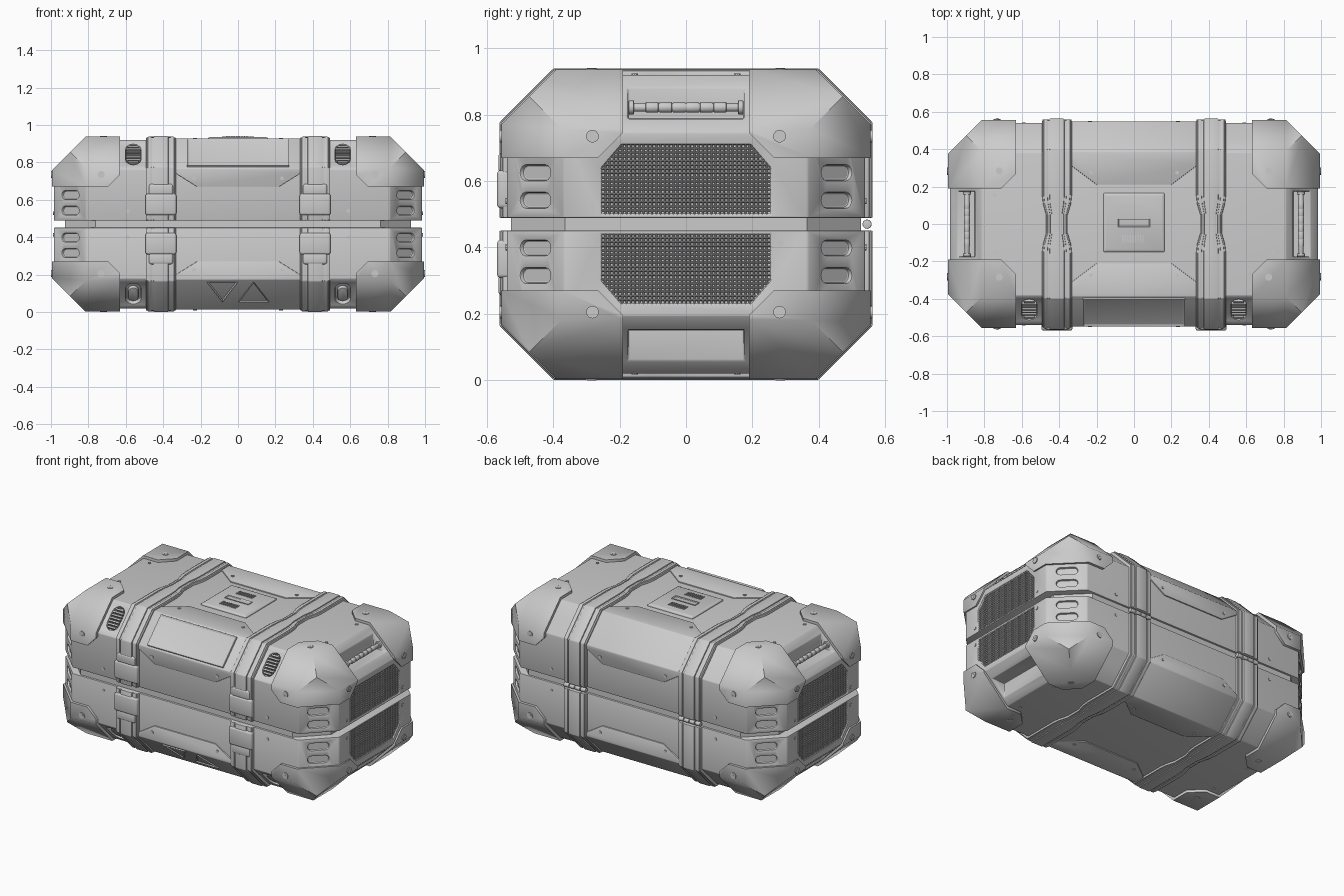
import bpy, bmesh
from math import cos, sin, pi
from mathutils import Matrix, Vector

if "Cube" in bpy.data.objects:
    bpy.data.objects.remove(bpy.data.objects["Cube"])

MID = 0.47          # every mesh is built around the case centre, then lifted by this


def frame(o, u, v):
    u, v = Vector(u).normalized(), Vector(v).normalized()
    m = Matrix((u, v, u.cross(v))).transposed().to_4x4()
    m.translation = o
    return m


def prism(bm, pts, h0, h1, m=Matrix(), inset=None):
    lo = [bm.verts.new(m @ Vector((x, y, h0))) for x, y in pts]
    hi = [bm.verts.new(m @ Vector((x, y, h1))) for x, y in pts]
    n = len(pts)
    for i in range(n):
        j = (i + 1) % n
        bm.faces.new((lo[i], lo[j], hi[j], hi[i]))
    bm.faces.new(lo[::-1])
    top = bm.faces.new(hi)
    if inset:
        bm.normal_update()
        bmesh.ops.inset_region(bm, faces=[top], thickness=inset[0], depth=inset[1])


def rect(w, h, cx=0, cy=0):
    return [(cx - w / 2, cy - h / 2), (cx + w / 2, cy - h / 2), (cx + w / 2, cy + h / 2), (cx - w / 2, cy + h / 2)]


def ngon(r, n=12):
    return [(r * cos(2 * pi * i / n), r * sin(2 * pi * i / n)) for i in range(n)]


def capsule(w, h, n=6):
    r, d = h / 2, (w - h) / 2
    return [(s * d + r * cos(a), r * sin(a)) for s, a0 in ((1, -pi / 2), (-1, pi / 2))
            for a in [a0 + pi * i / n for i in range(n + 1)]]


def clip(bm, planes, fill=True):
    for *n, d in planes:
        n = Vector(n)
        bmesh.ops.bisect_plane(bm, geom=bm.verts[:] + bm.edges[:] + bm.faces[:], plane_co=n * d / n.length_squared,
                               plane_no=n, clear_outer=True, dist=1e-6)
        if fill:
            bmesh.ops.holes_fill(bm, edges=[e for e in bm.edges if e.is_boundary], sides=0)


def convex(planes):
    bm = bmesh.new()
    bmesh.ops.create_cube(bm, size=4)
    clip(bm, planes)
    return bm


def shell(X, Y, Z, xy, xz, yz):
    p = []
    for s in (1, -1):
        p += [(s, 0, 0, X), (0, s, 0, Y), (0, 0, s, Z)]
        for t in (1, -1):
            p += [(s, t, 0, xy), (s, 0, t, xz), (0, s, t, yz)]
    return p


def finish(name, bm, mirror="", bevel=0.0, segs=2, wire=0.0, cutter=None, angle=0.6):
    bmesh.ops.recalc_face_normals(bm, faces=bm.faces)
    me = bpy.data.meshes.new(name)
    bm.to_mesh(me)
    bm.free()
    ob = bpy.data.objects.new(name, me)
    bpy.context.collection.objects.link(ob)
    ob.location.z = MID
    if cutter:
        b = ob.modifiers.new("cut", 'BOOLEAN')
        b.object, b.operation, b.solver = cutter, 'DIFFERENCE', 'EXACT'
    if wire:
        ob.modifiers.new("wire", 'WIREFRAME').thickness = wire
    if bevel:
        b = ob.modifiers.new("bevel", 'BEVEL')
        b.width, b.segments, b.limit_method = bevel, segs, 'ANGLE'
    if mirror:
        ob.modifiers.new("mirror", 'MIRROR').use_axis = [a in mirror for a in "xyz"]
    bpy.ops.object.select_all(action='DESELECT')
    ob.select_set(True)
    bpy.context.view_layer.objects.active = ob
    bpy.ops.object.convert(target='MESH')
    bpy.ops.object.shade_smooth_by_angle(angle=angle)
    return ob


FRONT, UP = (1, 0, 0), (0, 0, 1)
MESH_OUT = [(-.255, .03), (.255, .03), (.255, .17), (.195, .24), (-.195, .24), (-.255, .17)]

# pockets cut in the body: handle notches, mesh recesses, corner slots, front vents
cut = bmesh.new()
for s in (1, -1):
    side = frame((0, 0, 0), (0, s, 0), UP)
    prism(cut, rect(.35, .2, 0, .417), .85, 1.1, side)
    prism(cut, MESH_OUT, .972, 1.05, side)
    prism(cut, capsule(.155, .082), -.025, .05, frame((s * .56, -.458, .373), (0, 1, 1), (-1, 0, 0)))
    for t in (1, -1):
        for z in (.155, .072):
            prism(cut, capsule(.128, .046), -.014, .05,
                  frame((s * .897, t * .455, z), (-s, t, 0), (0, 0, s * t)))
cutter = finish("pocket_cutter", cut)
cutter.hide_render = True

# body halves with the gap between them, and the inner core
finish("body_halves", convex(shell(.985, .54, .45, 1.352, 1.262, .832) + [(0, 0, -1, -.019)]),
       "z", .005, 2, cutter=cutter)
bpy.data.objects.remove(cutter)
finish("inner_core", convex(shell(.925, .528, .06, 1.29, 2, 2)))

# eight corner caps
finish("corner_caps", convex(shell(.995, .557, .467, 1.37, 1.283, .858) + [
    (-1, 0, 0, -.63), (0, -1, 0, -.19), (0, 0, -1, -.2),
    (-1, 0, -1, -.895), (-1, -1, 0, -.90), (0, -1, -1, -.465)]), "xyz", angle=.87)

# wrap-around middle panels with clipped corners
wrap = shell(.34, .547, .457, 9, 9, .844) + [(0, -1, 0, -.21), (0, 0, -1, -.2)]
for s in (1, -1):
    wrap += [(s / .08, 0, -1 / .05, .22 / .08 - .2 / .05), (s / .08, -1 / .06, 0, .2 / .08 - .21 / .06)]
finish("middle_panels", convex(wrap), "yz", .004)

# end mesh grilles
bm = bmesh.new()
bmesh.ops.create_grid(bm, x_segments=40, y_segments=17, size=1,
                      matrix=frame((.979, 0, .135), (0, 1, 0), UP) @ Matrix.Diagonal((.256, .106, 1, 1)))
clip(bm, [(0, s / .06, 1 / .07, .255 / .06 + .17 / .07) for s in (1, -1)], False)
finish("mesh_grilles", bm, "xz", wire=.006)

# straps: wide base, raised edge rails and centre band, pinched at the middle of top and bottom
def strap(name, Y, Z, total, x0, x1, pinch):
    half = [(-Y, .019, 1), (-Y, total - Y, 1), (Z - total, Z, 1), (-.16, Z, 1), (-.11, Z, .93), (-.05, Z, pinch)]
    path = half + [(-y, z, f) for y, z, f in half[::-1]]
    bm = bmesh.new()
    rings = []
    for y, z, f in path:
        iy, iz = y * .93, z if abs(z) < .1 else z - .04
        a, b = .412 + x0 * f, .412 + x1 * f
        rings.append([bm.verts.new(p) for p in ((a, y, z), (b, y, z), (b, iy, iz), (a, iy, iz))])
    for a, b in zip(rings, rings[1:]):
        for i in range(4):
            j = (i + 1) % 4
            bm.faces.new((a[i], a[j], b[j], b[i]))
    bm.faces.new(rings[0])
    bm.faces.new(rings[-1])
    finish(name, bm, "xz", .005)


strap("strap_bases", .553, .463, .857, -.08, .08, .72)
strap("strap_bands", .563, .47, .869, -.04, .04, .68)
strap("strap_inner_rails", .559, .467, .864, -.072, -.05, .70)
strap("strap_outer_rails", .559, .467, .864, .05, .072, .70)

# strap clasps on the front, hinges on the back
bm = bmesh.new()
fr = frame((.412, 0, 0), FRONT, UP)
prism(bm, rect(.165, .115, 0, .105), .5, .57, fr)
prism(bm, rect(.13, .06, 0, .185), .5, .566, fr)
finish("clasps", bm, "xz", .012, 3)
bm = bmesh.new()
for i in range(4):
    prism(bm, ngon(.014), -.018, .018, frame((.352 + i * .04, .546, 0), (0, 1, 0), UP))
finish("hinges", bm, "x", .002)

# carry handles with ribbed grips
bm = bmesh.new()
hm = frame((.893, 0, .352), UP, FRONT)
prism(bm, ngon(.013, 16), -.172, .172, hm)
for i in range(6):
    y = (i - 2.5) * .041
    prism(bm, ngon(.016, 16), y - .019, y + .019, hm)
for s in (-1, 1):
    prism(bm, ngon(.021, 16), s * .165 - .008, s * .165 + .008, hm)
finish("handles", bm, "x", .002)

# front display on the upper chamfer
bm = bmesh.new()
up_slope = frame((0, -.468, .378), FRONT, (0, 1, 1))
prism(bm, rect(.545, .205), -.02, .012, up_slope, (.014, -.008))
finish("display_panel", bm, bevel=.003)

# triangle marks on the lower front chamfer
bm = bmesh.new()
low = frame((0, -.485, -.36), FRONT, (0, -1, 1))
prism(bm, [(-.165, .074), (-.083, -.074), (-.002, .074)], -.01, .007, low, (.014, -.01))
prism(bm, [(.002, -.074), (.165, -.074), (.083, .074)], -.01, .007, low, (.014, -.01))
finish("triangle_marks", bm)

# vent slats in the upper front pockets, latch buttons in the lower ones
slats, latches = bmesh.new(), bmesh.new()
vm = frame((.56, -.458, .373), FRONT, (0, 1, 1))
for i in range(7):
    v = (i - 3) * .0195
    prism(slats, rect(.076 if abs(i - 3) < 3 else .055, .010, 0, v), -.03, .002, vm)
finish("vent_slats", slats, "x")
prism(latches, capsule(.1, .055), -.03, -.006, frame((.56, -.45, -.381), (0, -1, 1), (-1, 0, 0)))
finish("latch_buttons", latches, "x", .004)

# top plate with two grilles and a centre bar
bm = bmesh.new()
prism(bm, rect(.325, .315, 0, .008), .44, .459, Matrix(), (.018, .006))
finish("top_plate", bm, bevel=.003)
bm = bmesh.new()
for y in (-.08, .09):
    for i in range(9):
        prism(bm, rect(.007, .04, -.06 + i * .0135, y), .45, .470)
prism(bm, rect(.17, .044, 0, .006), .45, .469, Matrix(), (.008, -.004))
finish("plate_grilles", bm)

# large cap screws and small panel screws
big, small = bmesh.new(), bmesh.new()
face_y = lambda x, z, y: frame((x, y, z), (-1, 0, 0), UP)
face_x = lambda y, z, x: frame((x, y, z), (0, 1, 0), UP)
for m in (face_y(.732, .265, .557), face_x(.282, .265, .995), frame((.72, .284, .465), FRONT, (0, 1, 0))):
    prism(big, ngon(.019, 16), -.01, .005, m, (.004, 0))
    prism(big, rect(.005, .03), 0, .006, m @ Matrix.Rotation(.5, 4, 'Z'))
finish("cap_screws", big, "xyz")
for m in (face_y(.59, .07, .54), face_y(.235, .245, .547), face_x(.283, .057, .985),
          frame((.745, .155, .45), FRONT, (0, 1, 0)), frame((.23, .275, .457), FRONT, (0, 1, 0))):
    prism(small, ngon(.010, 10), -.01, .004, m, (.003, 0))
finish("panel_screws", small, "xyz")
